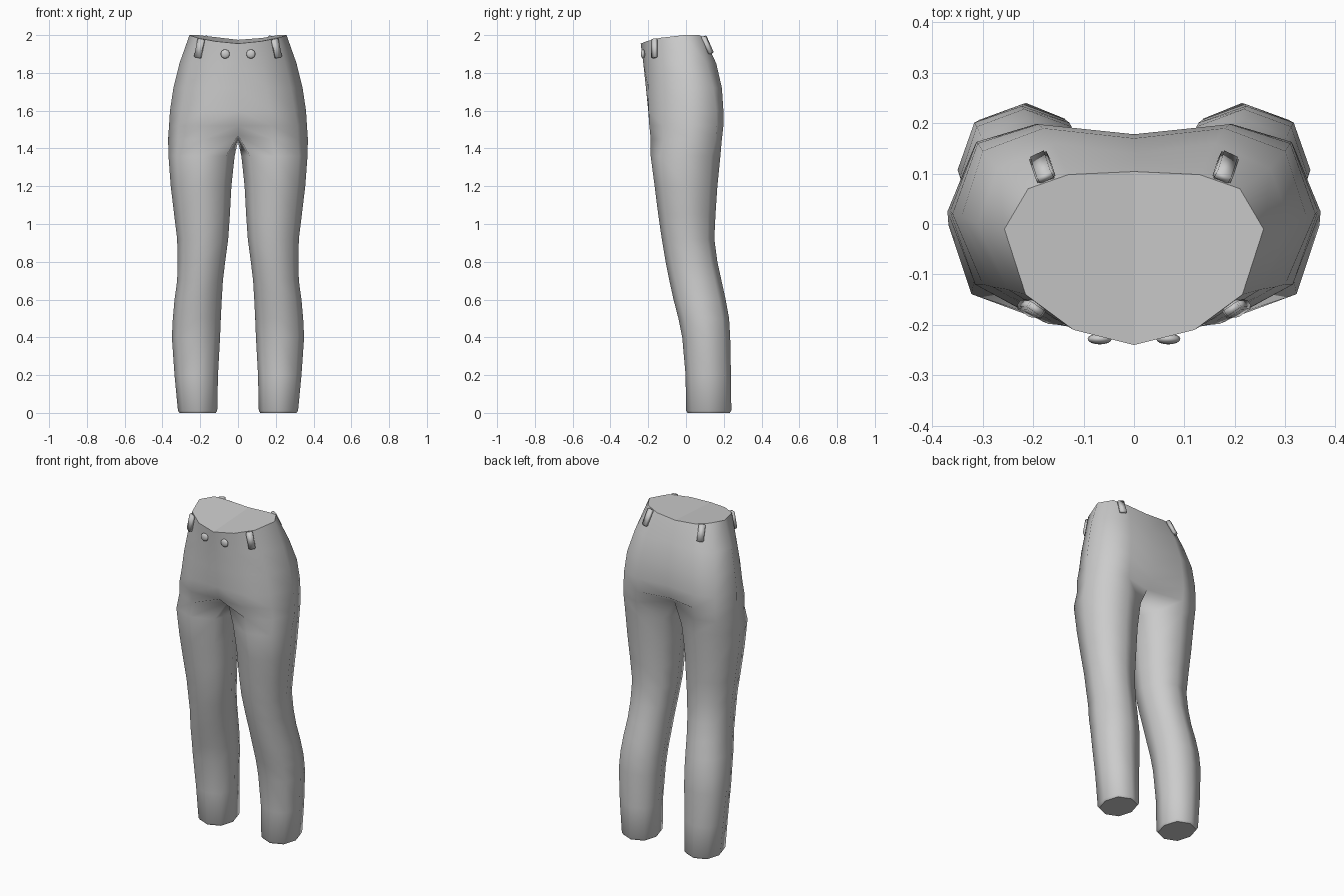
import bpy, bmesh, math
from mathutils import Vector, Matrix

if "Cube" in bpy.data.objects:
    bpy.data.objects.remove(bpy.data.objects["Cube"], do_unlink=True)

grey = bpy.data.materials.new("plain_grey")
grey.use_nodes = True
colour = (0.6, 0.6, 0.6, 1)
grey.diffuse_color = colour
grey.node_tree.nodes["Principled BSDF"].inputs["Base Color"].default_value = colour


def make_object(name, bm):
    mesh = bpy.data.meshes.new(name)
    bm.to_mesh(mesh)
    bm.free()
    mesh.materials.append(grey)
    obj = bpy.data.objects.new(name, mesh)
    bpy.context.collection.objects.link(obj)
    return obj


# Half outline of the hips, from front centre round the side to back centre
WAIST = [(0, -.24, 1.955), (.12, -.21, 1.967), (.215, -.14, 1.985), (.257, -.01, 2),
         (.21, .07, 2), (.13, .098, 1.985), (0, .104, 1.975)]
HIPS = [
    (1.85, [(0, -.226), (.13, -.202), (.25, -.13), (.31, 0), (.27, .11), (.16, .16), (0, .14)]),
    (1.72, [(0, -.212), (.15, -.2), (.28, -.125), (.342, .015), (.3, .145), (.18, .19), (0, .17)]),
    (1.60, [(0, -.2), (.17, -.198), (.3, -.12), (.36, .02), (.31, .16), (.19, .198), (0, .178)]),
    (1.52, [(0, -.186), (.18, -.194), (.315, -.12), (.365, .025), (.312, .163), (.195, .198), (0, .165)]),
]
# The inner three points meet on the centre line
CROTCH = [(0, -.1, 1.47), (.18, -.187, 1.45), (.318, -.115, 1.45), (.37, .025, 1.45),
          (.315, .158, 1.45), (.195, .19, 1.45), (0, .115, 1.48), (0, .02, 1.435)]
# Leg sections: height, inner x, outer x, front y, back y
LEG = [(1.36, .018, .368, -.187, .182), (1.2, .035, .356, -.166, .166),
       (1.05, .043, .338, -.147, .156), (.92, .052, .322, -.128, .15),
       (.8, .068, .32, -.108, .166), (.7, .08, .322, -.088, .188),
       (.6, .086, .336, -.066, .21), (.5, .091, .345, -.04, .228),
       (.4, .095, .35, -.02, .234), (.2, .106, .336, -.002, .238),
       (.012, .11, .318, 0, .24), (0, .118, .31, .008, .232)]


def leg_section(z, x0, x1, y0, y1):
    cx, cy, rx, ry = (x0 + x1) / 2, (y0 + y1) / 2, (x1 - x0) / 2, (y1 - y0) / 2
    c = .74
    unit = [(-c, -c), (0, -1), (c, -c), (1, 0), (c, c), (0, 1), (-c, c), (-1, 0)]
    return [(cx + rx * u, cy + ry * v, z) for u, v in unit]


# Trousers: left half skinned ring by ring, then mirrored
bm = bmesh.new()
rings = [WAIST] + [[(x, y, z) for x, y in pts] for z, pts in HIPS]
rings += [CROTCH] + [leg_section(*s) for s in LEG]
rings = [[bm.verts.new(p) for p in ring] for ring in rings]
for upper, lower in zip(rings, rings[1:]):
    closed = len(upper) == 8
    for i in range(8 if closed else 6):
        j = (i + 1) % 8
        bm.faces.new((upper[i], lower[i], lower[j], upper[j])).smooth = True
for cap in (rings[0], rings[-1][::-1]):
    face = bm.faces.new(cap)
    for edge in face.edges:
        edge.smooth = False
trousers = make_object("trousers", bm)
mirror = trousers.modifiers.new("mirror", 'MIRROR')
mirror.use_clip = True
mirror.merge_threshold = .0005


# Belt loops: rounded straps lying against the waistband
def belt_loop(name, centre, normal, up, height):
    n = Vector(normal).normalized()
    u = Vector(up)
    u = (u - n * u.dot(n)).normalized()
    side = u.cross(n)
    bm = bmesh.new()
    bmesh.ops.create_cube(bm, size=1)
    bmesh.ops.scale(bm, vec=(.038, .022, height), verts=bm.verts)
    bmesh.ops.bevel(bm, geom=bm.edges[:], offset=.004, segments=2, affect='EDGES')
    frame = Matrix((side, n, u)).transposed().to_4x4()
    bm.transform(Matrix.Translation(centre) @ frame)
    bmesh.ops.recalc_face_normals(bm, faces=bm.faces)
    for f in bm.faces:
        f.smooth = True
    make_object(name, bm)


# Buttons: flattened domes on the front
def button(name, x):
    bm = bmesh.new()
    bmesh.ops.create_uvsphere(bm, u_segments=16, v_segments=8, radius=.024)
    bmesh.ops.scale(bm, vec=(1, 1, .45), verts=bm.verts)
    turn = Matrix.Rotation(math.radians(90), 4, 'X')
    bm.transform(Matrix.Translation((x, -.228, 1.9)) @ turn)
    for f in bm.faces:
        f.smooth = True
    make_object(name, bm)


for side, s in (("left", 1), ("right", -1)):
    belt_loop("front_belt_loop_" + side, (s * .204, -.168, 1.93),
              (s * .55, -.83, .1), (s * -.22, 0, 1), .102)
    belt_loop("back_belt_loop_" + side, (s * .182, .112, 1.948),
              (s * .42, .8, .42), (s * -.1, -.35, 1), .1)
    button("button_" + side, s * .068)
